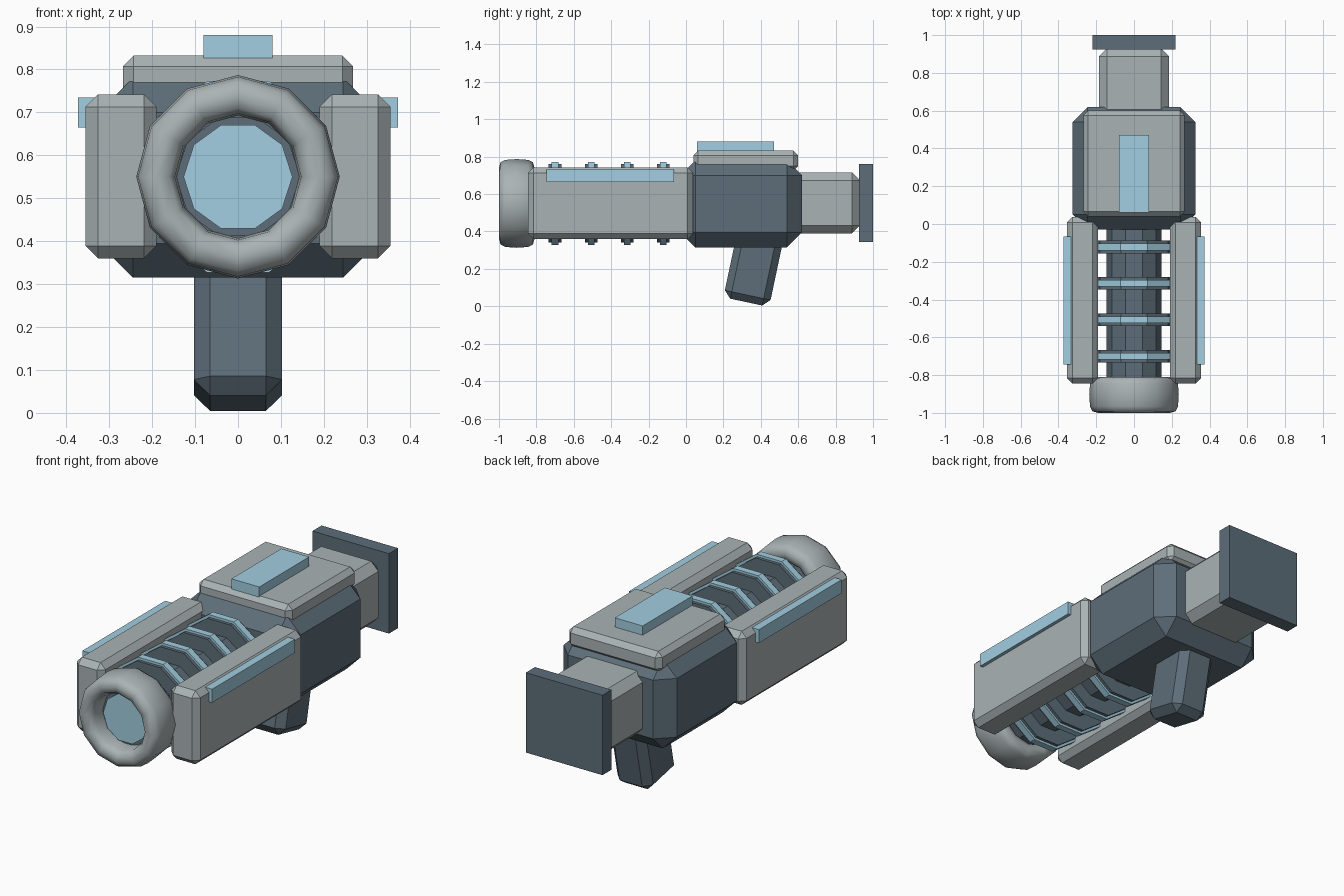
import bpy, bmesh, math
from mathutils import Matrix, Vector

if "Cube" in bpy.data.objects:
    bpy.data.objects.remove(bpy.data.objects["Cube"])

CZ = 0.55  # height of the barrel axis


def material(name, rgb):
    m = bpy.data.materials.new(name)
    m.diffuse_color = (*rgb, 1)
    m.use_nodes = True
    m.node_tree.nodes["Principled BSDF"].inputs["Base Color"].default_value = m.diffuse_color
    return m


DARK = material("dark_metal", (0.11, 0.155, 0.19))
LIGHT = material("light_metal", (0.40, 0.45, 0.46))
BLUE = material("blue_glow", (0.36, 0.62, 0.75))


def finish(name, bm, mat):
    bmesh.ops.recalc_face_normals(bm, faces=bm.faces)
    me = bpy.data.meshes.new(name)
    bm.to_mesh(me)
    bm.free()
    ob = bpy.data.objects.new(name, me)
    bpy.context.collection.objects.link(ob)
    me.materials.append(mat)
    return ob


def box(name, x, y, z, mat, bevel=0, tilt=0, pivot=(0, 0, 0)):
    """Chamfered box given as (min, max) ranges, optionally tilted and moved."""
    bm = bmesh.new()
    bmesh.ops.create_cube(bm, size=1)
    for v in bm.verts:
        v.co = Vector([(a + b) / 2 + c * (b - a) for (a, b), c in zip((x, y, z), v.co)])
    if bevel:
        bmesh.ops.bevel(bm, geom=bm.edges[:], offset=bevel, segments=1,
                        profile=0.5, affect='EDGES')
    bm.transform(Matrix.Translation(pivot) @ Matrix.Rotation(tilt, 4, 'X'))
    return finish(name, bm, mat)


def disc(name, r, y0, y1, mat, sides=10):
    """Prism along y with corners on the x axis."""
    bm = bmesh.new()
    ring = [bm.verts.new((r * math.cos(a), y0, CZ + r * math.sin(a)))
            for a in (i * math.tau / sides for i in range(sides))]
    face = bm.faces.new(ring)
    out = bmesh.ops.extrude_face_region(bm, geom=[face], use_keep_orig=True)
    verts = [v for v in out["geom"] if isinstance(v, bmesh.types.BMVert)]
    bmesh.ops.translate(bm, verts=verts, vec=(0, y1 - y0, 0))
    return finish(name, bm, mat)


# receiver, top cover and sight block
box("receiver", (-.325, .325), (-.03, .62), (.315, .78), DARK, .08)
box("top_cover", (-.268, .268), (.04, .60), (.725, .832), LIGHT, .025)
box("top_light", (-.08, .08), (.06, .47), (.80, .88), BLUE)

# stock and butt plate
box("stock", (-.185, .185), (.54, .93), (.39, .715), LIGHT, .042)
box("butt_plate", (-.22, .22), (.925, 1.0), (.345, .76), DARK)

# tilted grip, built upwards from its bottom face
box("grip", (-.103, .103), (-.125, .125), (0, .42), DARK, .038,
    -math.radians(12), (0, .322, .0225))

# side rails with light strips
for s, side in ((-1, "left"), (1, "right")):
    box(side + "_rail", sorted((s * .19, s * .355)), (-.845, .038), (.36, .742), LIGHT, .029)
    box(side + "_light_strip", sorted((s * .33, s * .373)), (-.745, -.065), (.665, .735), BLUE)

# barrel with finned rings and glowing bore
disc("barrel", .145, -.905, .05, DARK)
disc("bore_light", .127, -.925, -.89, BLUE)
for i in range(4):
    y = -.70 + i * .193
    disc(f"ring_{i + 1}", .221, y - .034, y + .034, DARK)
    disc(f"ring_light_{i + 1}", .234, y - .018, y + .018, BLUE)

# rounded muzzle collar: squarish oval section spun round the axis
bm = bmesh.new()
MAJOR, MINOR = 12, 12


def soft(v):
    return math.copysign(abs(v) ** .65, v)


grid = []
for i in range(MAJOR):
    a = i * math.tau / MAJOR
    row = []
    for j in range(MINOR):
        b = j * math.tau / MINOR
        r = .190 + .047 * soft(math.cos(b))
        row.append(bm.verts.new((r * math.cos(a), -.905 + .095 * soft(math.sin(b)),
                                 CZ + r * math.sin(a))))
    grid.append(row)
for i in range(MAJOR):
    n = grid[(i + 1) % MAJOR]
    for j in range(MINOR):
        k = (j + 1) % MINOR
        bm.faces.new((grid[i][j], n[j], n[k], grid[i][k])).smooth = True
finish("muzzle_collar", bm, LIGHT)
